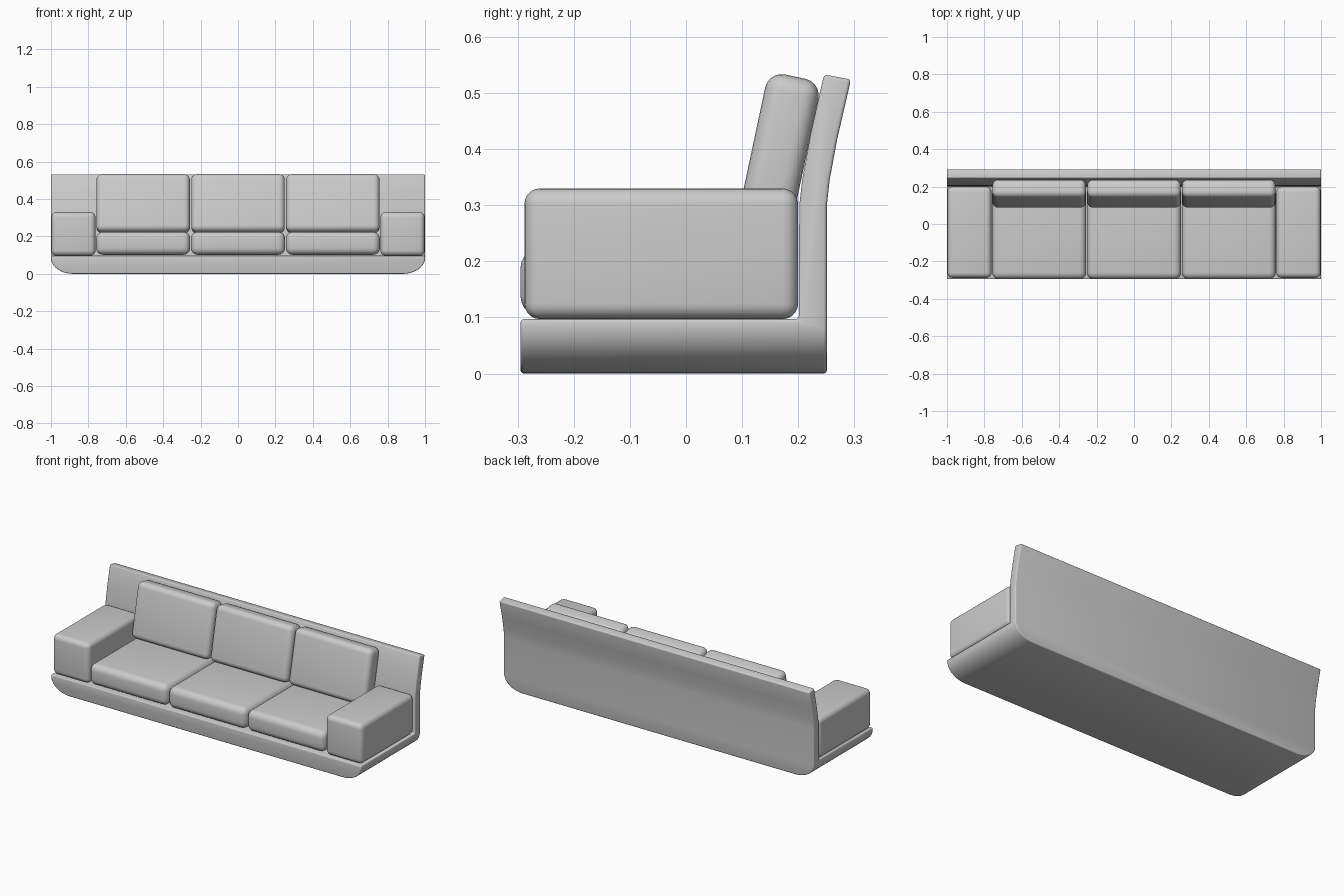
import bpy, bmesh, math
from mathutils import Matrix, Vector

if "Cube" in bpy.data.objects:
    bpy.data.objects.remove(bpy.data.objects["Cube"])


def prism(name, outline, direction):
    """Extrude a closed 3D outline along a direction vector."""
    bm = bmesh.new()
    face = bm.faces.new([bm.verts.new(p) for p in outline])
    ext = bmesh.ops.extrude_face_region(bm, geom=[face])
    moved = [g for g in ext["geom"] if isinstance(g, bmesh.types.BMVert)]
    bmesh.ops.translate(bm, verts=moved, vec=Vector(direction))
    bmesh.ops.recalc_face_normals(bm, faces=bm.faces)
    return link(name, bm)


def link(name, bm):
    mesh = bpy.data.meshes.new(name)
    bm.to_mesh(mesh)
    bm.free()
    obj = bpy.data.objects.new(name, mesh)
    bpy.context.collection.objects.link(obj)
    return obj


def finish(obj, width, segments):
    """Round the edges, apply modifiers and smooth-shade."""
    bev = obj.modifiers.new("rounding", 'BEVEL')
    bev.width, bev.segments = width, segments
    bev.limit_method, bev.angle_limit = 'ANGLE', math.radians(40)
    bpy.ops.object.select_all(action='DESELECT')
    obj.select_set(True)
    bpy.context.view_layer.objects.active = obj
    bpy.ops.object.convert(target='MESH')
    bpy.ops.object.shade_smooth_by_angle(angle=math.radians(40))


def block(name, center, size, radius, tilt=0.0):
    """Rounded box, optionally leaning back about x."""
    bm = bmesh.new()
    bmesh.ops.create_cube(bm, size=1, matrix=Matrix.Diagonal((*size, 1)))
    obj = link(name, bm)
    obj.location = center
    obj.rotation_euler.x = tilt
    finish(obj, radius, 5)
    return obj


# Frame: L-shaped side profile swept across the width
profile = [(-0.295, 0), (0.251, 0), (0.251, 0.30), (0.256, 0.345), (0.270, 0.42),
           (0.294, 0.524), (0.246, 0.533), (0.222, 0.427), (0.207, 0.345),
           (0.202, 0.30), (0.201, 0.097), (-0.295, 0.097)]
frame = prism("frame", [(-1, y, z) for y, z in profile], (2, 0, 0))

# Front outline with rounded lower corners trims the frame
rx, rz = 0.12, 0.085
arc = [(1 - rx + rx * math.sin(a), rz - rz * math.cos(a))
       for a in (math.pi / 2 * i / 10 for i in range(11))]
arc[-1] = (1.0005, rz)
right = arc + [(1.0005, 0.8)]
outline = right + [(-x, z) for x, z in reversed(right)]
cutter = prism("frame_cutter", [(x, -0.6, z) for x, z in outline], (0, 1.2, 0))
cutter.hide_render = True
trim = frame.modifiers.new("trim", 'BOOLEAN')
trim.operation, trim.solver, trim.object = 'INTERSECT', 'EXACT', cutter
finish(frame, 0.006, 3)
bpy.data.objects.remove(cutter)

# Armrests
for side, label in ((-1, "left"), (1, "right")):
    block(f"armrest_{label}", (side * 0.88, -0.044, 0.2135), (0.236, 0.488, 0.233), 0.028)

# Seat and back cushions
for i, label in enumerate(("left", "middle", "right")):
    x = (i - 1) * 0.507
    block(f"seat_cushion_{label}", (x, -0.048, 0.163), (0.503, 0.494, 0.122), 0.036)
    block(f"back_cushion_{label}", (x, 0.162, 0.375), (0.499, 0.097, 0.315), 0.03,
          math.radians(-12))
